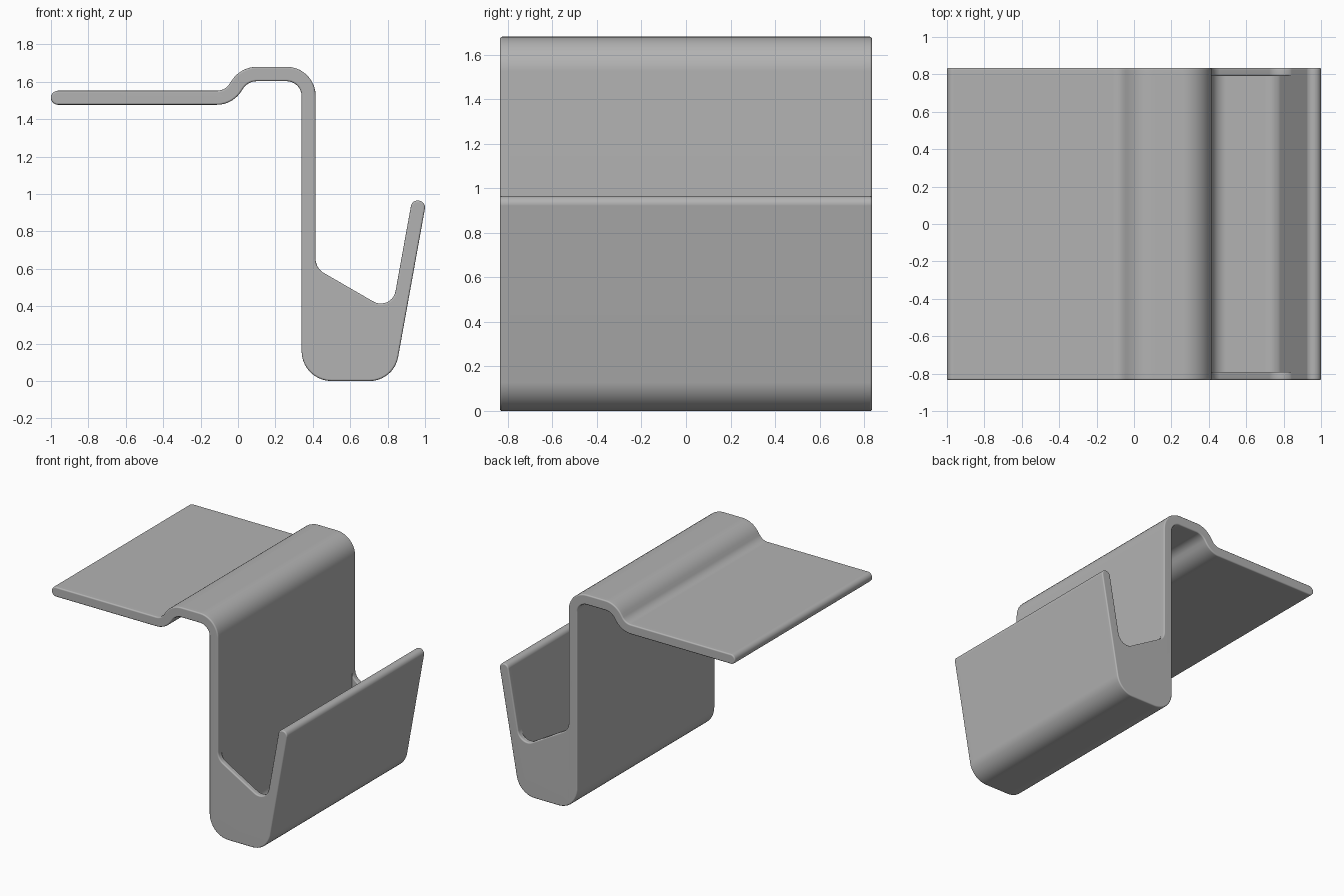
import bpy
import bmesh
import math
from mathutils import Vector

cube = bpy.data.objects.get("Cube")
if cube:
    bpy.data.objects.remove(cube, do_unlink=True)

HALF = 0.835      # half width of the hook
PLATE = 0.045     # thickness of the end plates
EDGE = 0.01       # small rounding along the rims


def fillet(corners, steps=10):
    """Round each (x, z, radius) corner of a closed profile; one arc per corner."""
    arcs = []
    for i, (x, z, r) in enumerate(corners):
        p = Vector((x, z))
        a = (Vector(corners[i - 1][:2]) - p).normalized()
        b = (Vector(corners[(i + 1) % len(corners)][:2]) - p).normalized()
        half = a.angle(b) / 2
        centre = p + (a + b).normalized() * r / math.sin(half)
        start = p + a * r / math.tan(half) - centre
        end = p + b * r / math.tan(half) - centre
        sweep = start.angle(end)
        arcs.append([centre + (start * math.sin(sweep * (1 - k / steps))
                               + end * math.sin(sweep * k / steps)) / math.sin(sweep)
                     for k in range(steps + 1)])
    return arcs


# Hook strip, from the lip around the underside and back to the wall
strip = [
    (0.931, 0.971, 0.037), (1.006, 0.958, 0.037),    # lip tip
    (0.833, 0, 0.155), (0.34, 0, 0.16),              # base
    (0.34, 1.603, 0.08), (0.054, 1.603, 0.088),      # inside of hump
    (-0.031, 1.477, 0.155),                          # underside step
    (-1, 1.477, 0.037), (-1, 1.552, 0.037),          # shelf tip
    (-0.07, 1.552, 0.08), (0.015, 1.68, 0.163),      # top step
    (0.415, 1.68, 0.155),                            # outside of hump
]
plate_top = [(0.415, 0.603, 0.087), (0.822, 0.368, 0.08)]
trough = [(0.415, 0.076, 0.08), (0.769, 0.076, 0.08)]

outer_arcs = fillet(strip + plate_top)
shared = sum(outer_arcs[:-2], [])
plate_path = sum(outer_arcs[-2:], [])
trough_path = sum(fillet(strip + trough)[-2:], [])

bm = bmesh.new()
stations = (-HALF, -HALF + PLATE, HALF - PLATE, HALF)


def row(points, ys):
    return [[bm.verts.new((p.x, y, p.y)) for p in points] for y in ys]


def bridge(first, second):
    for i in range(len(first) - 1):
        bm.faces.new((first[i], first[i + 1], second[i + 1], second[i]))


wall = row(shared, stations)
rim = row(plate_path, stations)
floor = row(trough_path, stations[1:3])

# Outer skin runs the full width; plate tops cover only the ends
loops = [[rim[k][-1]] + wall[k] + [rim[k][0]] for k in range(4)]
for k in range(3):
    bridge(loops[k], loops[k + 1])
bridge(rim[0], rim[1])
bridge(rim[2], rim[3])

# Trough floor and the inner faces of the end plates
inner = [[rim[k + 1][0]] + floor[k] + [rim[k + 1][-1]] for k in range(2)]
bridge(inner[0], inner[1])
for k in range(2):
    bm.faces.new(rim[k + 1] + floor[k][::-1])

# End faces
for k in (0, 3):
    bm.faces.new(wall[k] + rim[k])
bmesh.ops.recalc_face_normals(bm, faces=bm.faces)

# Rounded rims on both ends and along the inner edge of the plates
edges = [e for e in bm.edges if all(abs(abs(v.co.y) - HALF) < 1e-5 for v in e.verts)]
for k in (1, 2):
    line = rim[k][2:-2]
    edges += [bm.edges.get((a, b)) for a, b in zip(line, line[1:])]
bmesh.ops.bevel(bm, geom=edges, offset=EDGE, segments=3, profile=0.5,
                affect='EDGES', clamp_overlap=False)

mesh = bpy.data.meshes.new("shelf_hook")
bm.to_mesh(mesh)
bm.free()
hook = bpy.data.objects.new("shelf_hook", mesh)
bpy.context.collection.objects.link(hook)

# Plain grey
grey = bpy.data.materials.new("plain_grey")
grey.use_nodes = True
colour = (0.45, 0.45, 0.45, 1)
grey.diffuse_color = colour
grey.node_tree.nodes["Principled BSDF"].inputs["Base Color"].default_value = colour
mesh.materials.append(grey)

# Smooth curves with clean flat faces
bpy.ops.object.select_all(action='DESELECT')
hook.select_set(True)
bpy.context.view_layer.objects.active = hook
bpy.ops.object.shade_smooth_by_angle(angle=math.radians(35))
weighted = hook.modifiers.new("even_normals", 'WEIGHTED_NORMAL')
weighted.keep_sharp = True
